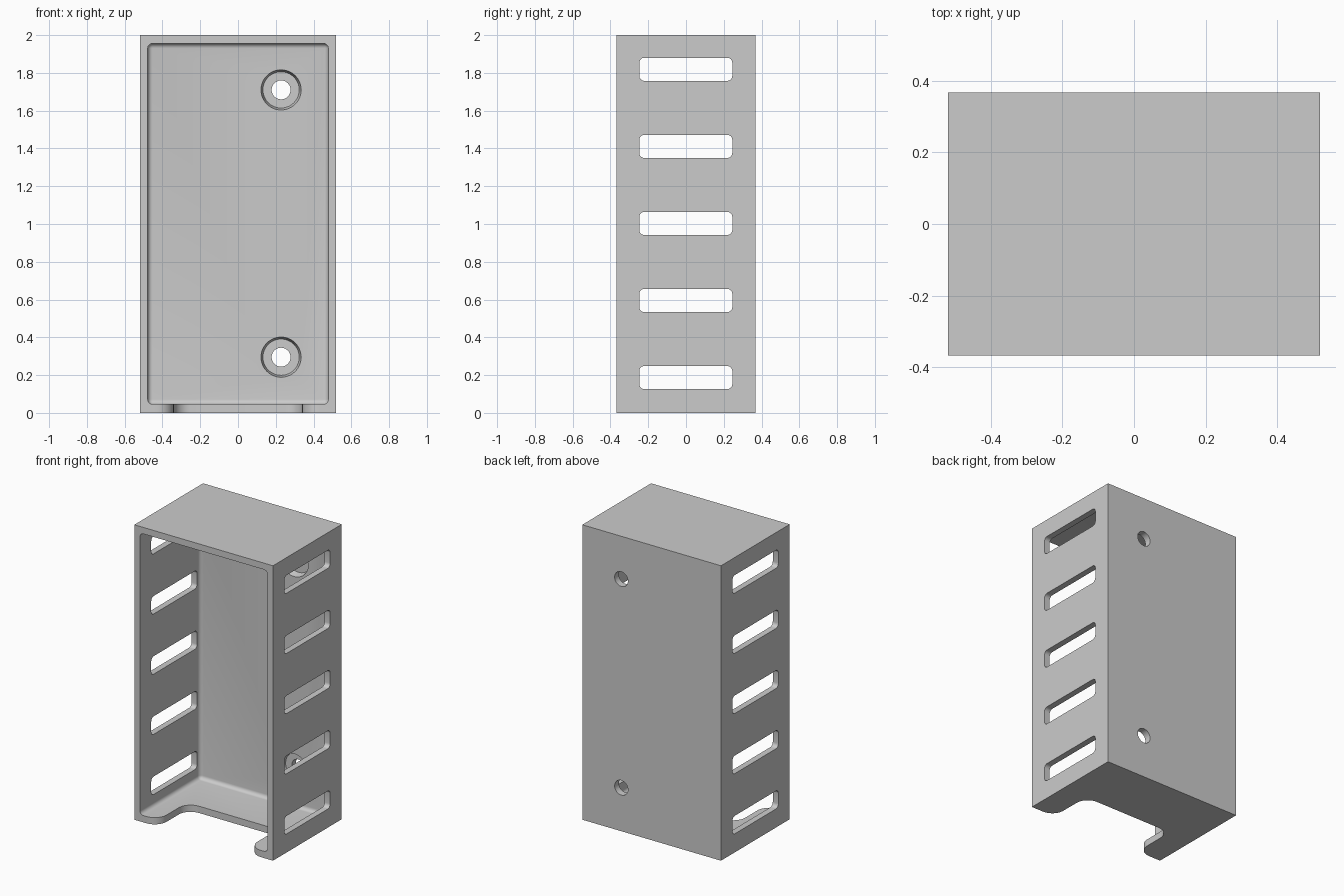
import bpy, bmesh, math
from mathutils import Matrix, Vector

if "Cube" in bpy.data.objects:
    bpy.data.objects.remove(bpy.data.objects["Cube"], do_unlink=True)

grey = bpy.data.materials.new("plain grey")
grey.use_nodes = True
grey.diffuse_color = (0.6, 0.6, 0.6, 1)
grey.node_tree.nodes["Principled BSDF"].inputs["Base Color"].default_value = (0.6, 0.6, 0.6, 1)


def finish(bm, name):
    bmesh.ops.recalc_face_normals(bm, faces=bm.faces)
    mesh = bpy.data.meshes.new(name)
    bm.to_mesh(mesh)
    bm.free()
    mesh.materials.append(grey)
    obj = bpy.data.objects.new(name, mesh)
    bpy.context.collection.objects.link(obj)
    return obj


def box(name, low, high, radius=0, axis=None):
    """Box between two corners; rounds all edges, or only those along one axis."""
    bm = bmesh.new()
    low, high = Vector(low), Vector(high)
    bmesh.ops.create_cube(bm, size=1, matrix=Matrix.Translation((low + high) / 2)
                          @ Matrix.Diagonal((*(high - low), 1)))
    if radius:
        edges = [e for e in bm.edges if axis is None
                 or abs((e.verts[0].co - e.verts[1].co)[axis]) > 1e-4]
        bmesh.ops.bevel(bm, geom=edges, offset=radius, segments=6, profile=0.5,
                        affect='EDGES', clamp_overlap=True)
    return finish(bm, name)


def cone_along_y(name, x, z, y0, r0, y1, r1):
    bm = bmesh.new()
    place = Matrix.Translation((x, (y0 + y1) / 2, z)) @ Matrix.Rotation(-math.pi / 2, 4, 'X')
    bmesh.ops.create_cone(bm, cap_ends=True, segments=48, radius1=r0, radius2=r1,
                          depth=y1 - y0, matrix=place)
    return finish(bm, name)


def arc(cx, cy, r, start, end, steps=10):
    return [(cx + r * math.cos(math.radians(start + (end - start) * i / steps)),
             cy + r * math.sin(math.radians(start + (end - start) * i / steps)))
            for i in range(steps + 1)]


def floor_notch(half, front, back, r):
    """Notch with flared mouth and rounded inner corners."""
    side = arc(half + r, front + r, r, 270, 180) + arc(half - r, back - r, r, 0, 90)
    side = [(half + r, front - 0.1)] + side
    outline = side + [(-x, y) for x, y in reversed(side)]
    bm = bmesh.new()
    face = bm.faces.new([bm.verts.new((x, y, -0.1)) for x, y in outline])
    moved = bmesh.ops.extrude_face_region(bm, geom=[face])["geom"]
    bmesh.ops.translate(bm, vec=(0, 0, 0.2),
                        verts=[v for v in moved if isinstance(v, bmesh.types.BMVert)])
    return finish(bm, "notch_cutter")


# Housing block
housing = box("housing", (-0.52, -0.368, 0), (0.52, 0.368, 2))

# Hollow interior with filleted edges, open at the front
cutters = [box("cavity_cutter", (-0.478, -0.6, 0.046), (0.478, 0.275, 1.956), 0.026)]

# Ventilation slots through both side walls
for i in range(5):
    z = 0.187 + i * 0.408
    cutters.append(box("slot_cutter", (-0.7, -0.247, z - 0.061), (0.7, 0.245, z + 0.061), 0.026, 0))

# Recessed screw holes in the back wall
for z in (0.295, 1.71):
    cutters.append(cone_along_y("recess_cutter", 0.228, z, 0.25, 0.112, 0.322, 0.096))
    cutters.append(cone_along_y("hole_cutter", 0.228, z, 0.2, 0.05, 0.5, 0.05))

# Cable notch in the floor
cutters.append(floor_notch(0.34, -0.368, -0.06, 0.09))

# Cut the housing, then remove the helpers
for cutter in cutters:
    cutter.hide_render = True
    mod = housing.modifiers.new(cutter.name, 'BOOLEAN')
    mod.operation, mod.solver, mod.object = 'DIFFERENCE', 'EXACT', cutter
bpy.context.view_layer.update()
bpy.ops.object.select_all(action='DESELECT')
housing.select_set(True)
bpy.context.view_layer.objects.active = housing
for mod in list(housing.modifiers):
    bpy.ops.object.modifier_apply(modifier=mod.name)
for cutter in cutters:
    bpy.data.objects.remove(cutter, do_unlink=True)
bpy.ops.object.shade_smooth_by_angle(angle=math.radians(30))
